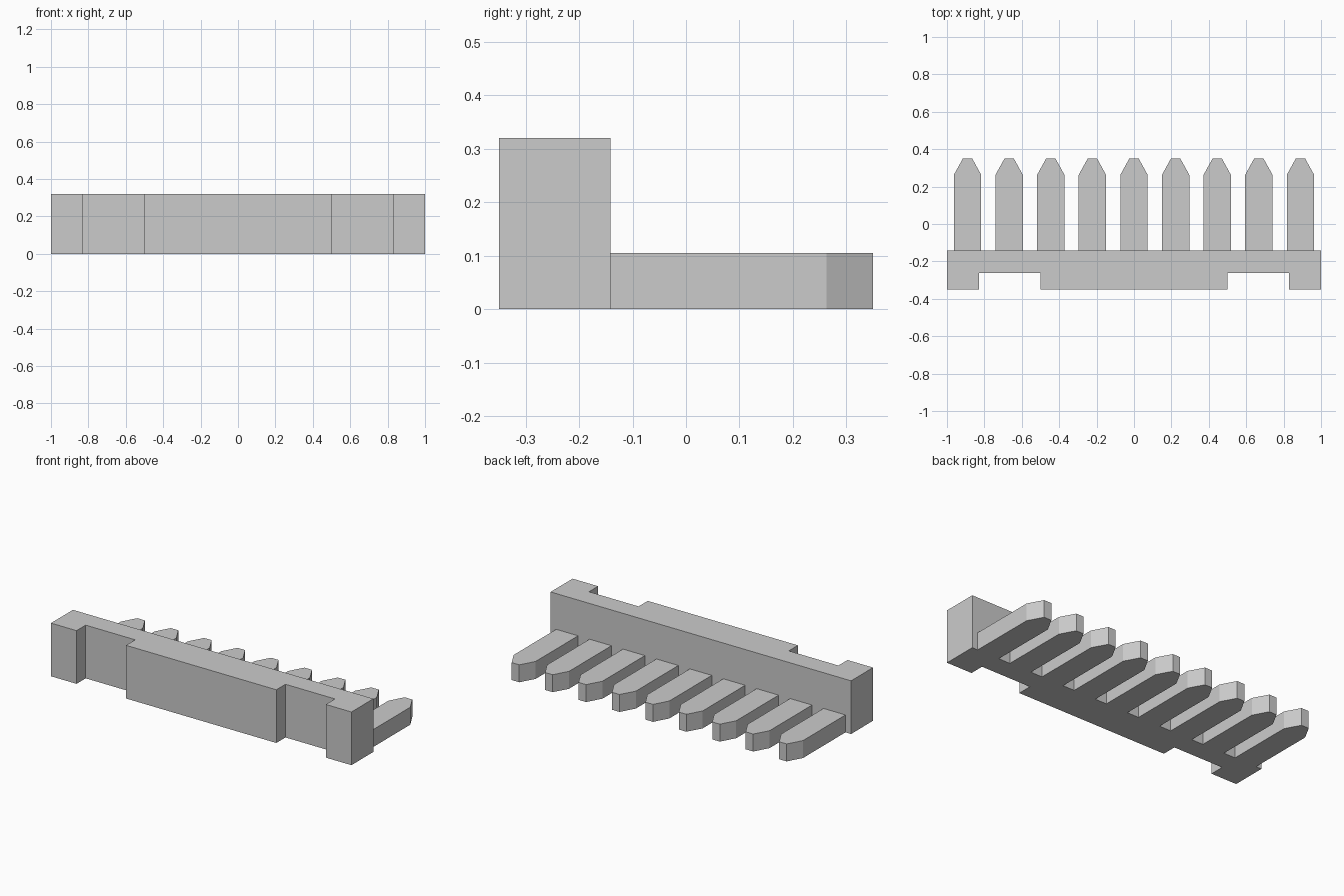
import bpy
import bmesh

old = bpy.data.objects.get("Cube")
if old:
    bpy.data.objects.remove(old, do_unlink=True)

grey = bpy.data.materials.new("plain grey")
grey.use_nodes = True
colour = (0.6, 0.6, 0.6, 1)
grey.diffuse_color = colour
grey.node_tree.nodes["Principled BSDF"].inputs["Base Color"].default_value = colour


def extrude_outline(name, half, height, x=0):
    """Mirror a right-hand outline across its centre line and extrude it upwards."""
    outline = half + [(-px, py) for px, py in reversed(half)]
    bm = bmesh.new()
    base = bm.faces.new([bm.verts.new((px, py, 0)) for px, py in outline])
    top = bmesh.ops.extrude_face_region(bm, geom=[base])["geom"]
    for v in top:
        if isinstance(v, bmesh.types.BMVert):
            v.co.z = height
    bmesh.ops.recalc_face_normals(bm, faces=bm.faces)
    mesh = bpy.data.meshes.new(name)
    bm.to_mesh(mesh)
    bm.free()
    mesh.materials.append(grey)
    obj = bpy.data.objects.new(name, mesh)
    obj.location.x = x
    bpy.context.collection.objects.link(obj)


# Upright bar with two notches in its front
BACK, FRONT, NOTCH = -0.141, -0.35, -0.263
extrude_outline("bar", [(0.5, FRONT), (0.5, NOTCH), (0.83, NOTCH),
                        (0.83, FRONT), (1, FRONT), (1, BACK)], 0.32)

# Row of pointed teeth behind the bar
for i in range(9):
    extrude_outline(f"tooth_{i + 1}", [(0.073, BACK), (0.073, 0.263), (0.025, 0.35)],
                    0.105, (i - 4) * 0.2225)
